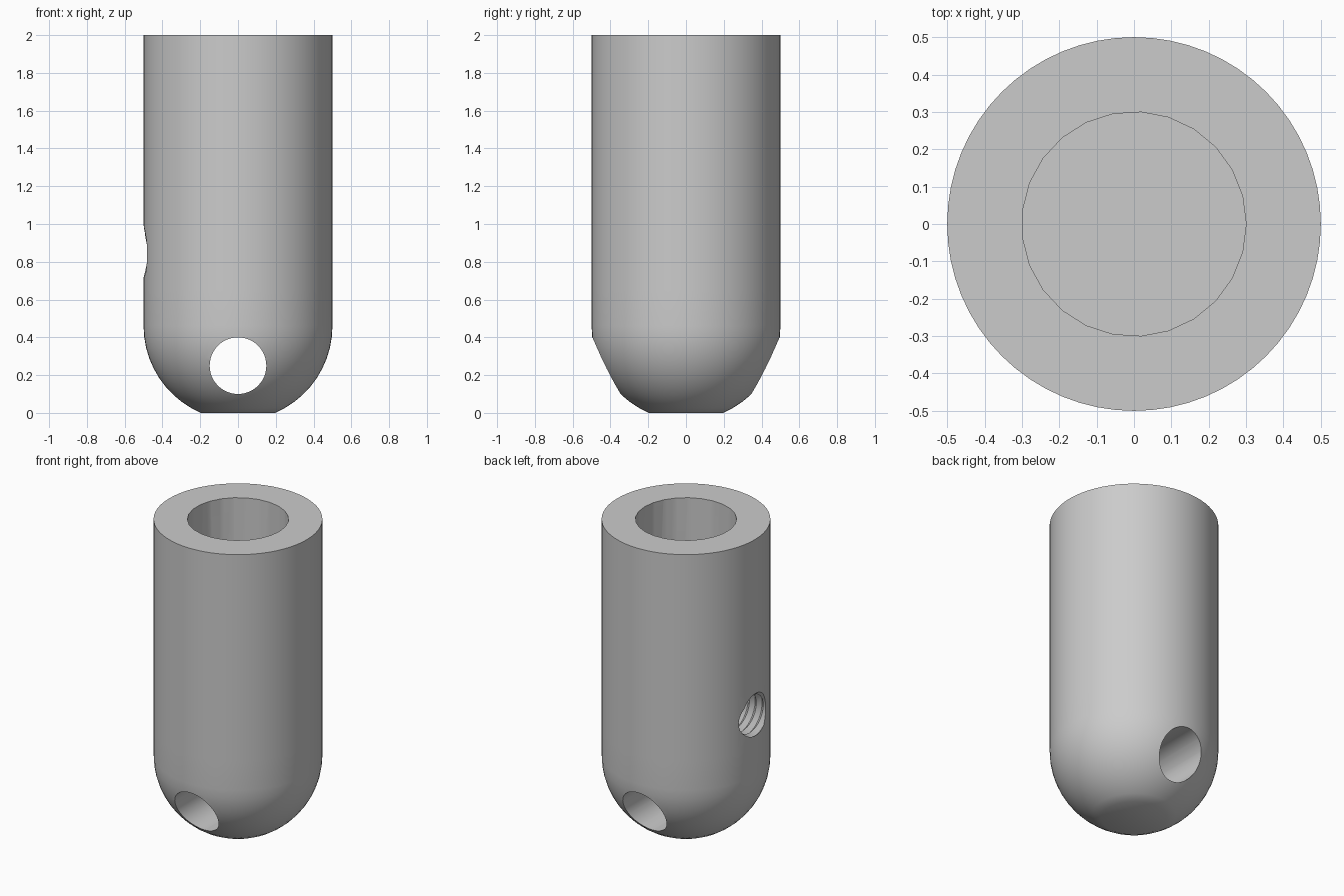
import bpy, bmesh, math
from mathutils import Matrix

cube = bpy.data.objects.get("Cube")
if cube:
    bpy.data.objects.remove(cube, do_unlink=True)

GREY = (0.6, 0.6, 0.6, 1.0)
metal = bpy.data.materials.new("plain grey")
metal.use_nodes = True
metal.diffuse_color = GREY
metal.node_tree.nodes["Principled BSDF"].inputs["Base Color"].default_value = GREY


def make_object(name, bm):
    bmesh.ops.recalc_face_normals(bm, faces=bm.faces[:])
    mesh = bpy.data.meshes.new(name)
    bm.to_mesh(mesh)
    bm.free()
    obj = bpy.data.objects.new(name, mesh)
    mesh.materials.append(metal)
    bpy.context.collection.objects.link(obj)
    return obj


def lathe(name, profile, steps):
    """Revolve (radius, height) points around the z axis."""
    bm = bmesh.new()
    verts = [bm.verts.new((r, 0, z)) for r, z in profile]
    edges = [bm.edges.new(pair) for pair in zip(verts, verts[1:])]
    bmesh.ops.spin(bm, geom=verts + edges, cent=(0, 0, 0), axis=(0, 0, 1),
                   angle=math.tau, steps=steps)
    bmesh.ops.remove_doubles(bm, verts=bm.verts[:], dist=1e-5)
    return make_object(name, bm)


def cylinder(name, radius, length, segments, matrix):
    bm = bmesh.new()
    bmesh.ops.create_cone(bm, cap_ends=True, segments=segments, radius1=radius,
                          radius2=radius, depth=length, matrix=matrix)
    return make_object(name, bm)


def thread(name, x0, z, crest_r, root_r, pitch, turns, n=32):
    """Helical solid along x, made of one crest strand and one root strand."""
    bm = bmesh.new()

    def strand(count, radius, shift):
        out = []
        for k in range(count):
            a = math.tau * k / n
            out.append(bm.verts.new((x0 + pitch * (k / n + shift),
                                     radius * math.cos(a), z + radius * math.sin(a))))
        return out

    total = n * turns
    crest = strand(total + n + 1, crest_r, 0)
    root = strand(total + 1, root_r, 0.5)
    for k in range(total):
        bm.faces.new((crest[k], crest[k + 1], root[k + 1], root[k]))
        bm.faces.new((root[k], root[k + 1], crest[k + n + 1], crest[k + n]))
    # Close both ends with a fan
    for k in (0, total):
        hub = bm.verts.new((x0 + pitch * (k / n + 0.5), 0, z))
        loop = crest[k:k + n + 1] + [root[k]]
        for a, b in zip(loop, loop[1:] + loop[:1]):
            bm.faces.new((a, b, hub))
    return make_object(name, bm)


# Round body with a domed, flat-tipped lower end
R, CENTRE, DOME_STEPS = 0.5, 0.46, 10
start = math.asin(CENTRE / R)
profile = [(0, 0)]
for i in range(DOME_STEPS + 1):
    a = start * (1 - i / DOME_STEPS)
    profile.append((R * math.cos(a), CENTRE - R * math.sin(a)))
profile += [(R, 0.65), (R, 1.05), (R, 2), (0, 2)]
body = lathe("socket_body", profile, 64)

# Cutters: blind bore, cross hole and threaded screw hole on the right side
cutters = [
    cylinder("bore_cutter", 0.3, 1.6, 25,
             Matrix.Translation((0, 0, 1.3)) @ Matrix.Rotation(-math.pi / 2, 4, 'Z')),
    cylinder("cross_hole_cutter", 0.15, 1.4, 48,
             Matrix.Translation((0, 0, 0.25)) @ Matrix.Rotation(math.pi / 2, 4, 'X')),
    thread("screw_hole_cutter", -0.62, 0.85, 0.15, 0.125, 0.05, 9),
]

bpy.ops.object.select_all(action='DESELECT')
bpy.context.view_layer.objects.active = body
body.select_set(True)
for cutter in cutters:
    cutter.hide_render = True
    mod = body.modifiers.new(cutter.name, 'BOOLEAN')
    mod.operation = 'DIFFERENCE'
    mod.solver = 'EXACT'
    mod.object = cutter
    bpy.ops.object.modifier_apply(modifier=mod.name)
    bpy.data.objects.remove(cutter, do_unlink=True)

bpy.ops.object.shade_smooth_by_angle(angle=math.radians(30))
